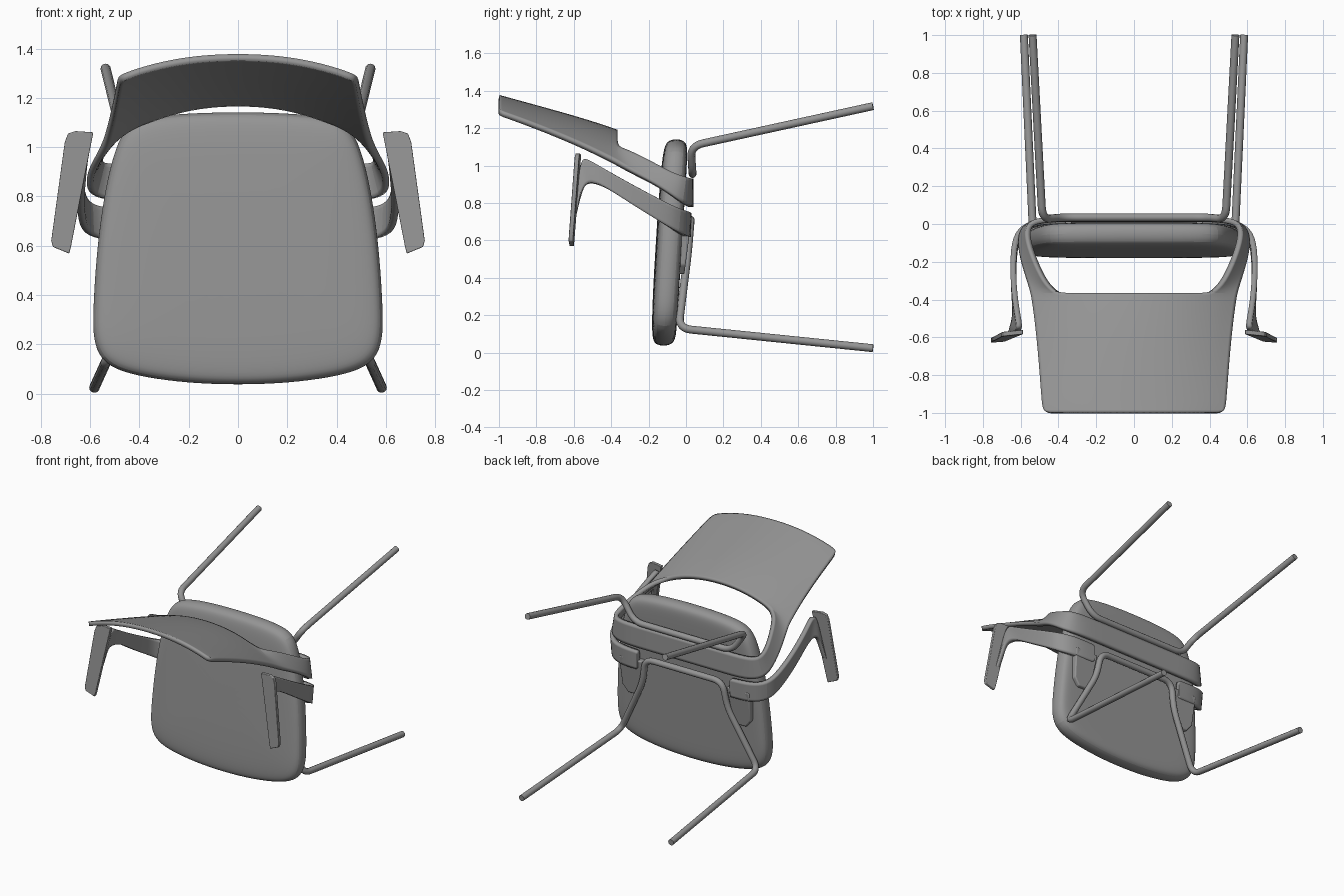
import bpy, bmesh
from mathutils import Vector as V

if "Cube" in bpy.data.objects:
    bpy.data.objects.remove(bpy.data.objects["Cube"])

# one dark grey for every part
grey = bpy.data.materials.new("dark_grey")
grey.diffuse_color = (.3, .3, .3, 1)
grey.use_nodes = True
grey.node_tree.nodes["Principled BSDF"].inputs["Base Color"].default_value = grey.diffuse_color


def finish(name, verts, faces, mirror=True, subsurf=2, thick=0.0, bevel=0.0):
    me = bpy.data.meshes.new(name)
    me.from_pydata([tuple(v) for v in verts], [], faces)
    me.materials.append(grey)
    bm = bmesh.new()
    bm.from_mesh(me)
    bmesh.ops.recalc_face_normals(bm, faces=bm.faces)
    bm.to_mesh(me)
    bm.free()
    ob = bpy.data.objects.new(name, me)
    bpy.context.collection.objects.link(ob)
    if mirror:
        ob.modifiers.new("mirror", 'MIRROR').use_clip = True
    if bevel:
        m = ob.modifiers.new("bevel", 'BEVEL')
        m.width, m.segments = bevel, 3
    if subsurf:
        m = ob.modifiers.new("subsurf", 'SUBSURF')
        m.levels = m.render_levels = subsurf
    if thick:
        m = ob.modifiers.new("solidify", 'SOLIDIFY')
        m.thickness, m.offset = thick, 0
    bpy.ops.object.select_all(action='DESELECT')
    ob.select_set(True)
    bpy.context.view_layer.objects.active = ob
    bpy.ops.object.shade_smooth_by_angle()
    return ob


def plate(name, front, back, bevel):
    # solid between two matching outlines
    m = len(front)
    faces = [tuple(range(m)), tuple(range(m, 2 * m))]
    faces += [(i, (i + 1) % m, m + (i + 1) % m, m + i) for i in range(m)]
    finish(name, front + back, faces, subsurf=0, bevel=bevel)


def tube(name, half, radius, fillet):
    # half path mirrored in x, corners rounded with quadratic arcs
    pts = [V(p) for p in half]
    pts += [V((-p.x, p.y, p.z)) for p in reversed(pts)]
    path = [pts[0]]
    for a, b, c in zip(pts, pts[1:], pts[2:]):
        p, q = b + (a - b).normalized() * fillet, b + (c - b).normalized() * fillet
        for i in range(9):
            t = i / 8
            path.append(p * (1 - t) ** 2 + b * 2 * t * (1 - t) + q * t * t)
    path.append(pts[-1])
    cu = bpy.data.curves.new(name, 'CURVE')
    cu.dimensions = '3D'
    cu.bevel_depth, cu.bevel_resolution, cu.use_fill_caps = radius, 4, True
    cu.materials.append(grey)
    sp = cu.splines.new('POLY')
    sp.points.add(len(path) - 1)
    for s, p in zip(sp.points, path):
        s.co = (*p, 1)
    sp.use_smooth = True
    bpy.context.collection.objects.link(bpy.data.objects.new(name, cu))


# seat cushion: rings of a rounded outline, tilted slightly
right = [(.17, .04), (.33, .057), (.48, .087), (.56, .137), (.588, .22), (.59, .32),
         (.575, .58), (.541, .83), (.498, 1.0), (.453, 1.085), (.37, 1.123), (.2, 1.139)]
outline = [(0, .035)] + right + [(0, 1.143)] + [(-x, z) for x, z in reversed(right)]
rings = [(.35, .05), (.8, .05), (.93, .047), (.985, .03), (1.005, -.015), (.985, -.06),
         (.93, -.077), (.75, -.086), (.35, -.09)]
verts, n, cz = [], len(outline), .58
for s, d in rings:
    for x, z in outline:
        zz = cz + (z - cz) * s
        verts.append((x * s, -.105 + .068 * (zz - .04) / 1.1 + d, zz))
faces = [(r * n + i, r * n + (i + 1) % n, (r + 1) * n + (i + 1) % n, (r + 1) * n + i)
         for r in range(len(rings) - 1) for i in range(n)]
for r, d in ((0, .05), (len(rings) - 1, -.09)):
    verts.append((0, -.105 + .068 * .54 / 1.1 + d, cz))
    faces += [(r * n + i, r * n + (i + 1) % n, len(verts) - 1) for i in range(n)]
finish("seat", verts, faces, mirror=False)

# backrest: curved panel whose sides run down as straps and wrap under the seat
panel = [(-1, 1.366, .476, 1.28), (-.95, 1.352, .484, 1.265), (-.75, 1.298, .497, 1.19),
         (-.55, 1.242, .515, 1.105), (-.42, 1.2, .532, 1.04), (-.37, 1.182, .54, 1.015)]
cols = [0, .3, .55, .75, .88, 1]
straps = [((.47, -.31, 1.08), (.56, -.29, .965)), ((.53, -.18, 1.015), (.59, -.19, .915)),
          ((.565, -.07, .955), (.605, -.1, .86)), ((.56, 0, .935), (.595, -.02, .80)),
          ((.49, .025, .93), (.50, .025, .78)), ((.3, .025, .93), (.3, .025, .78)),
          ((0, .025, .93), (0, .025, .78))]
verts = [(x * s, y, zc - (zc - zs) * s ** 2.2) for y, zc, x, zs in panel for s in cols]
faces = [(r * 6 + c, r * 6 + c + 1, r * 6 + c + 7, r * 6 + c + 6)
         for r in range(5) for c in range(5)]
prev = [33, 34, 35]
for b, f in straps:
    cur = [len(verts) + i for i in range(3)]
    verts += [V(b).lerp(V(f), t) for t in (0, .5, 1)]
    faces += [(prev[i], prev[i + 1], cur[i + 1], cur[i]) for i in (0, 1)]
    prev = cur
finish("backrest", verts, faces, thick=.028)

# armrest straps: rise from under the seat and turn forward behind the pad
rails = [((.36, .015, .745), (.36, .012, .62)), ((.37, .015, .745), (.37, .012, .62)),
         ((.52, .015, .75), (.52, .008, .62)),
         ((.61, -.03, .765), (.605, -.04, .64)), ((.64, -.12, .81), (.635, -.13, .695)),
         ((.64, -.3, .905), (.64, -.3, .80)), ((.625, -.44, .985), (.63, -.42, .88)),
         ((.605, -.535, 1.04), (.63, -.5, .915)), ((.61, -.565, 1.03), (.645, -.545, .90)),
         ((.645, -.575, .86), (.65, -.565, .84)), ((.67, -.592, .74), (.67, -.585, .74))]
verts = []
for a, b in rails:
    verts += [V(a), (V(a) + V(b)) / 2, V(b)]
faces = [(3 * i + k, 3 * i + k + 1, 3 * i + k + 4, 3 * i + k + 3)
         for i in range(len(rails) - 1) for k in (0, 1)]
finish("arm_strap", verts, faces, thick=.03)

# armrest pads
pad = [(.587, 1.06), (.66, 1.065), (.69, 1.055), (.703, 1.02), (.758, .62), (.751, .595),
       (.685, .568), (.677, .60), (.64, .79)]
front, back = [[(x, -.577 - .06 * (1.06 - z) - .1 * (x - .64) + d, z) for x, z in pad]
               for d in (-.012, .012)]
plate("arm_pad", front, back, .004)

# brackets fixing the arm straps to the seat underside
prof = [(.33, .68), (.51, .68), (.50, .47), (.46, .42), (.39, .42), (.36, .47)]
front, back = [[(x, d + .13 * (z - .68), z) for x, z in prof] for d in (-.04, .025)]
plate("arm_bracket", front, back, .008)

# bent tube legs
tube("front_legs", [(.583, 1, .024), (.535, -.04, .13), (.33, .01, .53), (.30, .025, .71)], .021, .07)
tube("rear_legs", [(.537, 1, 1.318), (.485, .025, 1.105), (.38, .035, .955)], .021, .07)
